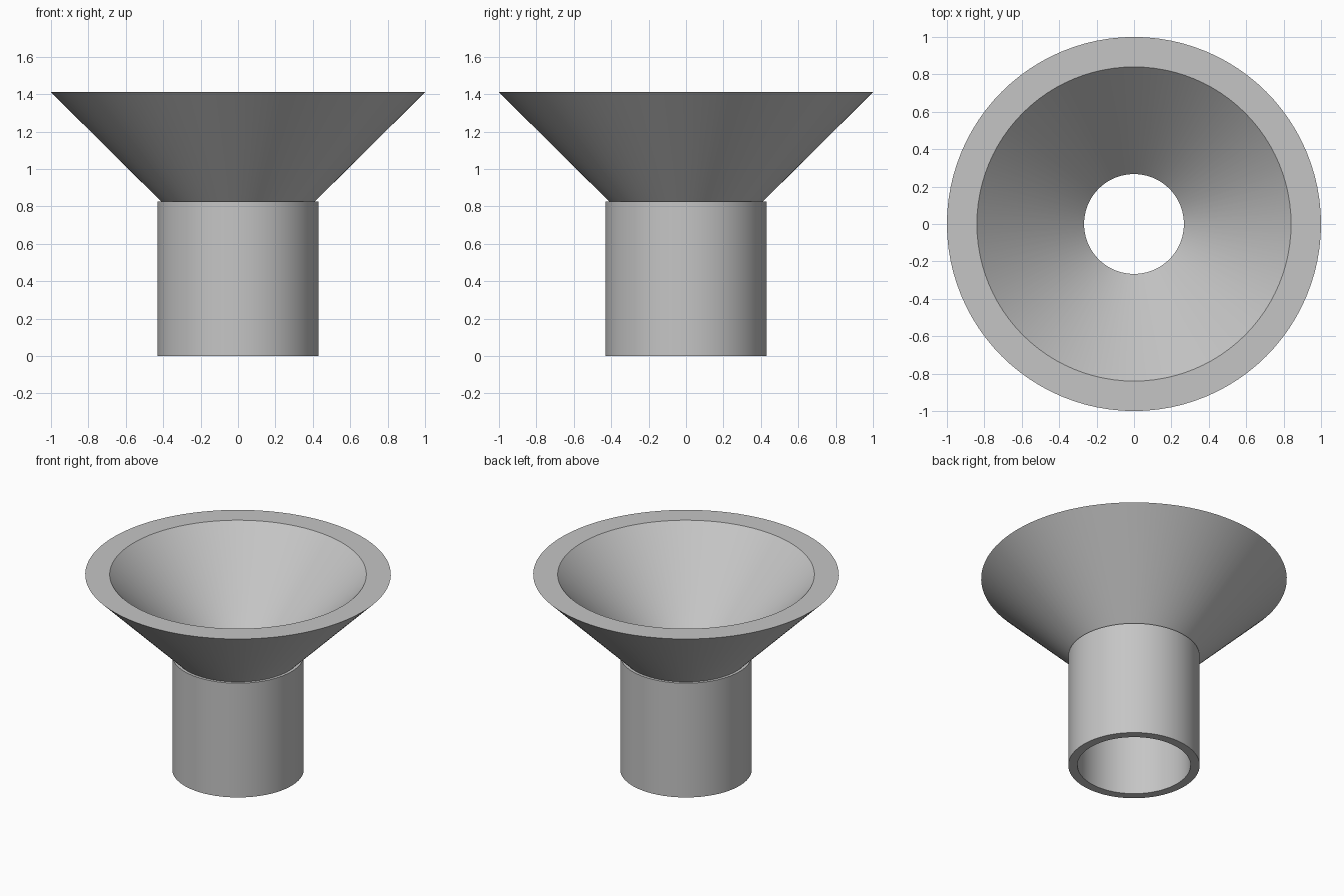
import bpy
import bmesh
import math

SEGMENTS = 96

cube = bpy.data.objects.get("Cube")
if cube:
    bpy.data.objects.remove(cube, do_unlink=True)

# Single plain grey material
grey = bpy.data.materials.new("plain grey")
grey.use_nodes = True
colour = (0.56, 0.56, 0.56, 1.0)
grey.diffuse_color = colour
grey.node_tree.nodes["Principled BSDF"].inputs["Base Color"].default_value = colour


def lathe(name, profile, material):
    """Revolve a closed (radius, height) profile around the z axis."""
    bm = bmesh.new()
    rings = []
    for i in range(SEGMENTS):
        a = 2 * math.pi * i / SEGMENTS
        rings.append([bm.verts.new((r * math.cos(a), r * math.sin(a), z))
                      for r, z in profile])
    n = len(profile)
    for i in range(SEGMENTS):
        here, there = rings[i], rings[(i + 1) % SEGMENTS]
        for j in range(n):
            k = (j + 1) % n
            bm.faces.new((here[j], there[j], there[k], here[k]))
    bmesh.ops.recalc_face_normals(bm, faces=bm.faces)
    mesh = bpy.data.meshes.new(name)
    bm.to_mesh(mesh)
    bm.free()
    mesh.materials.append(material)
    obj = bpy.data.objects.new(name, mesh)
    bpy.context.collection.objects.link(obj)
    bpy.ops.object.select_all(action="DESELECT")
    obj.select_set(True)
    bpy.context.view_layer.objects.active = obj
    bpy.ops.object.shade_smooth_by_angle(angle=math.radians(30))
    return obj


NECK, TOP = 0.825, 1.41

# Hollow tube, narrow ledge, flared cone with flat rim, stepped throat
lathe("funnel", [
    (0.43, 0), (0.43, NECK), (0.41, NECK),
    (1.0, TOP), (0.84, TOP),
    (0.267, NECK), (0.37, NECK), (0.37, 0),
], grey)
